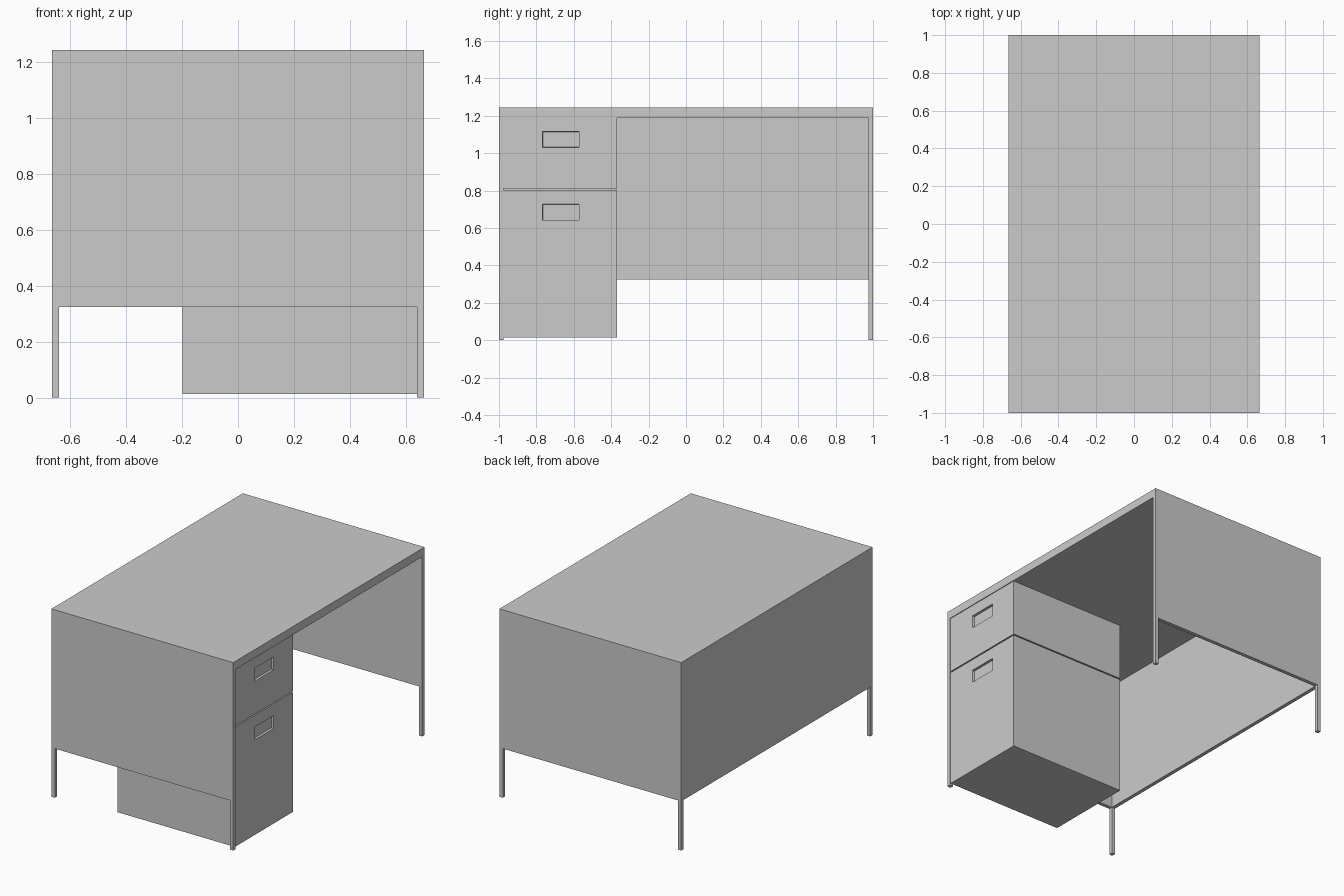
import bpy
import bmesh

if "Cube" in bpy.data.objects:
    bpy.data.objects.remove(bpy.data.objects["Cube"])

W, L, H = 0.665, 1.0, 1.243      # half width, half length, height
T = 0.025                        # leg and panel thickness
UNDER, SKIRT = 1.188, 0.325      # underside of top, lower edge of panels


def box(name, x, y, z):
    """Box from (min, max) pairs."""
    bm = bmesh.new()
    bmesh.ops.create_cube(bm, size=1)
    for v in bm.verts:
        v.co = [r[0] if c < 0 else r[1] for c, r in zip(v.co, (x, y, z))]
    me = bpy.data.meshes.new(name)
    bm.to_mesh(me)
    bm.free()
    ob = bpy.data.objects.new(name, me)
    bpy.context.collection.objects.link(ob)
    return ob


# desk top
box("desk_top", (-W, W), (-L, L), (UNDER, H))

# four square legs and two end panels
for sy, end in ((-1, "front"), (1, "rear")):
    y = tuple(sorted((sy * L, sy * (L - T))))
    for sx, side in ((-1, "left"), (1, "right")):
        x = tuple(sorted((sx * W, sx * (W - T))))
        box(f"{end}_{side}_leg", x, y, (0, UNDER))
    box(f"{end}_panel", (-W + T, W - T), y, (SKIRT, UNDER))

# long modesty panel
box("modesty_panel", (-W, -W + T), (-L + T, L - T), (SKIRT, UNDER))

# drawers, each with a recessed finger pull
FACE = W - 0.005
for name, z, pull in (("lower_drawer", (0.013, 0.803), (0.642, 0.727)),
                      ("upper_drawer", (0.811, UNDER), (1.03, 1.115))):
    drawer = box(name, (-0.198, FACE), (-L + T, -0.369), z)
    bm = bmesh.new()
    bm.from_mesh(drawer.data)
    face = max(bm.faces, key=lambda f: f.calc_center_median().x)
    inner = bmesh.ops.inset_region(bm, faces=[face], thickness=0.05)
    mid_y = face.calc_center_median().y
    mid_z = face.calc_center_median().z
    # inset face becomes the pull outline
    for v in face.verts:
        v.co.y = -0.767 if v.co.y < mid_y else -0.572
        v.co.z = pull[0] if v.co.z < mid_z else pull[1]
    # push a second, slightly tapered face inward
    bmesh.ops.inset_region(bm, faces=[face], thickness=0.002)
    for v in face.verts:
        v.co.x -= 0.015
    bm.to_mesh(drawer.data)
    bm.free()
